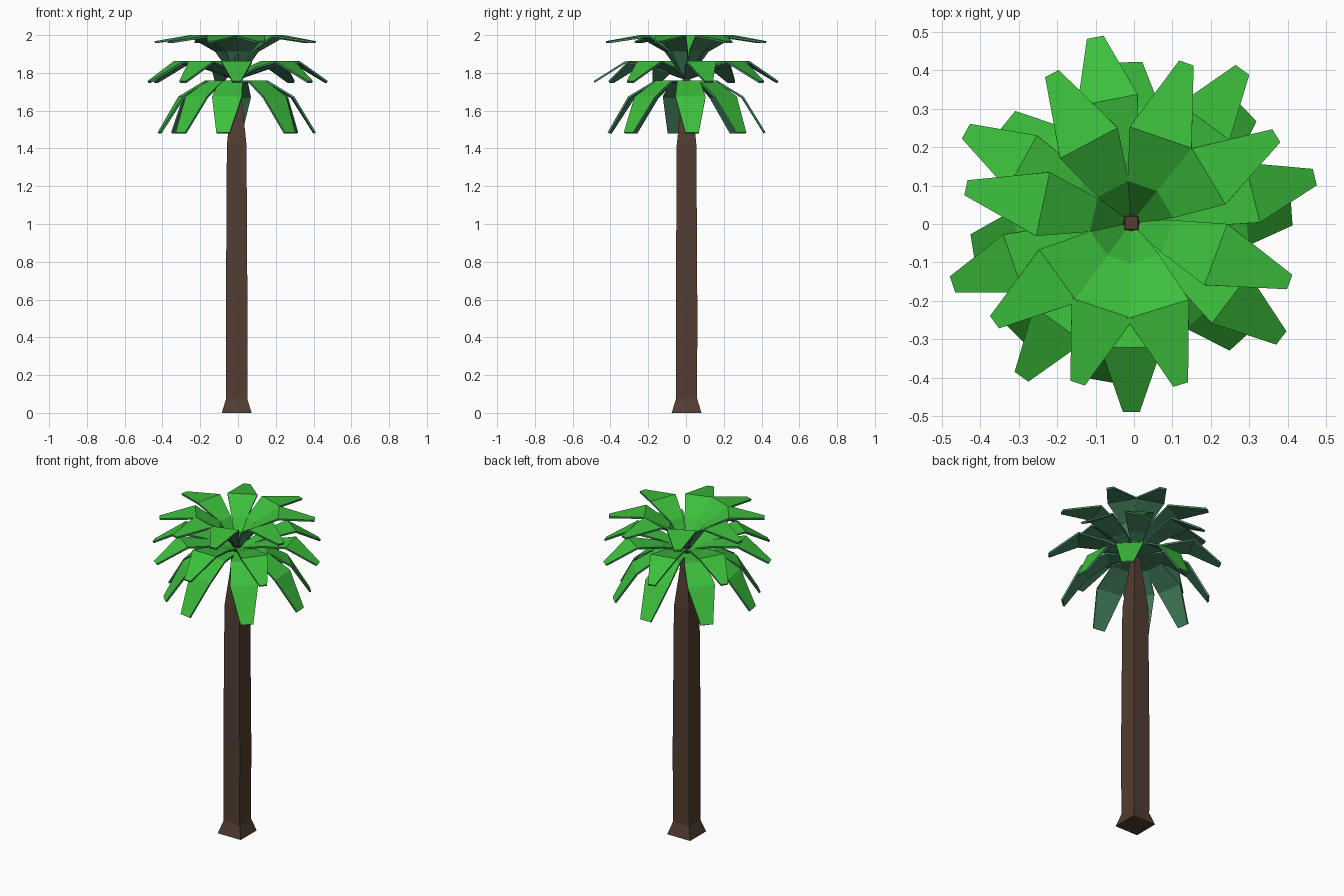
import bpy, bmesh, math
from mathutils import Vector, Matrix

if "Cube" in bpy.data.objects:
    bpy.data.objects.remove(bpy.data.objects["Cube"])


def material(name, rgb):
    m = bpy.data.materials.new(name)
    m.diffuse_color = (*rgb, 1)
    m.use_nodes = True
    m.node_tree.nodes["Principled BSDF"].inputs["Base Color"].default_value = m.diffuse_color
    return m


GREEN = material("leaf green", (0.045, 0.52, 0.045))
UNDER = material("leaf underside", (0.06, 0.235, 0.12))
BARK = material("bark brown", (0.085, 0.046, 0.033))
CENTRE = Vector((-0.007, 0.003, 0))


def finish(bm, name, mats):
    bmesh.ops.recalc_face_normals(bm, faces=bm.faces)
    mesh = bpy.data.meshes.new(name)
    bm.to_mesh(mesh)
    bm.free()
    for m in mats:
        mesh.materials.append(m)
    obj = bpy.data.objects.new(name, mesh)
    bpy.context.collection.objects.link(obj)
    return obj


# Square trunk: flared foot, long shaft, tapering top (half width, height)
bm = bmesh.new()
rings = []
for h, z in [(0.079, 0), (0.056, 0.075), (0.057, 0.55), (0.052, 1.42), (0.03, 1.63), (0.017, 1.82)]:
    rings.append([bm.verts.new((CENTRE.x + sx * h, CENTRE.y + sy * h, z))
                  for sx, sy in [(-1, -1), (1, -1), (1, 1), (-1, 1)]])
for a, b in zip(rings, rings[1:]):
    for i in range(4):
        j = (i + 1) % 4
        bm.faces.new((a[i], a[j], b[j], b[i]))
bm.faces.new(rings[0][::-1])
bm.faces.new(rings[-1])
finish(bm, "trunk", [BARK])


def add_leaf(bm, profile, angle, thick=0.011):
    """Bent flat leaf: profile is (radius, height, half width) along its length."""
    pts = [Vector((r, 0, z)) for r, z, w in profile]
    rot = Matrix.Rotation(math.radians(angle), 4, 'Z')
    top, low = [], []
    for i, (p, (r, z, w)) in enumerate(zip(pts, profile)):
        d = (pts[min(i + 1, len(pts) - 1)] - pts[max(i - 1, 0)]).normalized()
        n = Vector((-d.z, 0, d.x))
        for row, off in ((top, 0), (low, -thick)):
            row.append([bm.verts.new(rot @ (p + n * off + Vector((0, s * w, 0))) + CENTRE)
                        for s in (-1, 1)])
    for i in range(len(pts) - 1):
        bm.faces.new((top[i][0], top[i + 1][0], top[i + 1][1], top[i][1])).material_index = 0
        bm.faces.new((low[i][0], low[i][1], low[i + 1][1], low[i + 1][0])).material_index = 1
        for s in (0, 1):
            bm.faces.new((top[i][s], low[i][s], low[i + 1][s], top[i + 1][s])).material_index = 1
    for i in (0, -1):
        bm.faces.new((top[i][0], top[i][1], low[i][1], low[i][0])).material_index = 1


# Three tiers share one uneven spacing of eight leaves, each tier turned further
SPREAD = [71, 31, -20.5, -73, -108.5, -144, 168, 118]
TIERS = {
    "upper_leaves": (0, [(0.02, 1.80, 0.015), (0.10, 1.92, 0.045), (0.235, 2.0, 0.085), (0.44, 1.968, 0.02)]),
    "middle_leaves": (-17, [(0.02, 1.78, 0.015), (0.16, 1.83, 0.05), (0.325, 1.862, 0.08), (0.492, 1.757, 0.022)]),
    "lower_leaves": (-27, [(0.015, 1.755, 0.015), (0.16, 1.76, 0.06), (0.30, 1.675, 0.08), (0.418, 1.485, 0.036)]),
}
for name, (turn, profile) in TIERS.items():
    bm = bmesh.new()
    for a in SPREAD:
        add_leaf(bm, profile, a + turn)
    finish(bm, name, [GREEN, UNDER])
